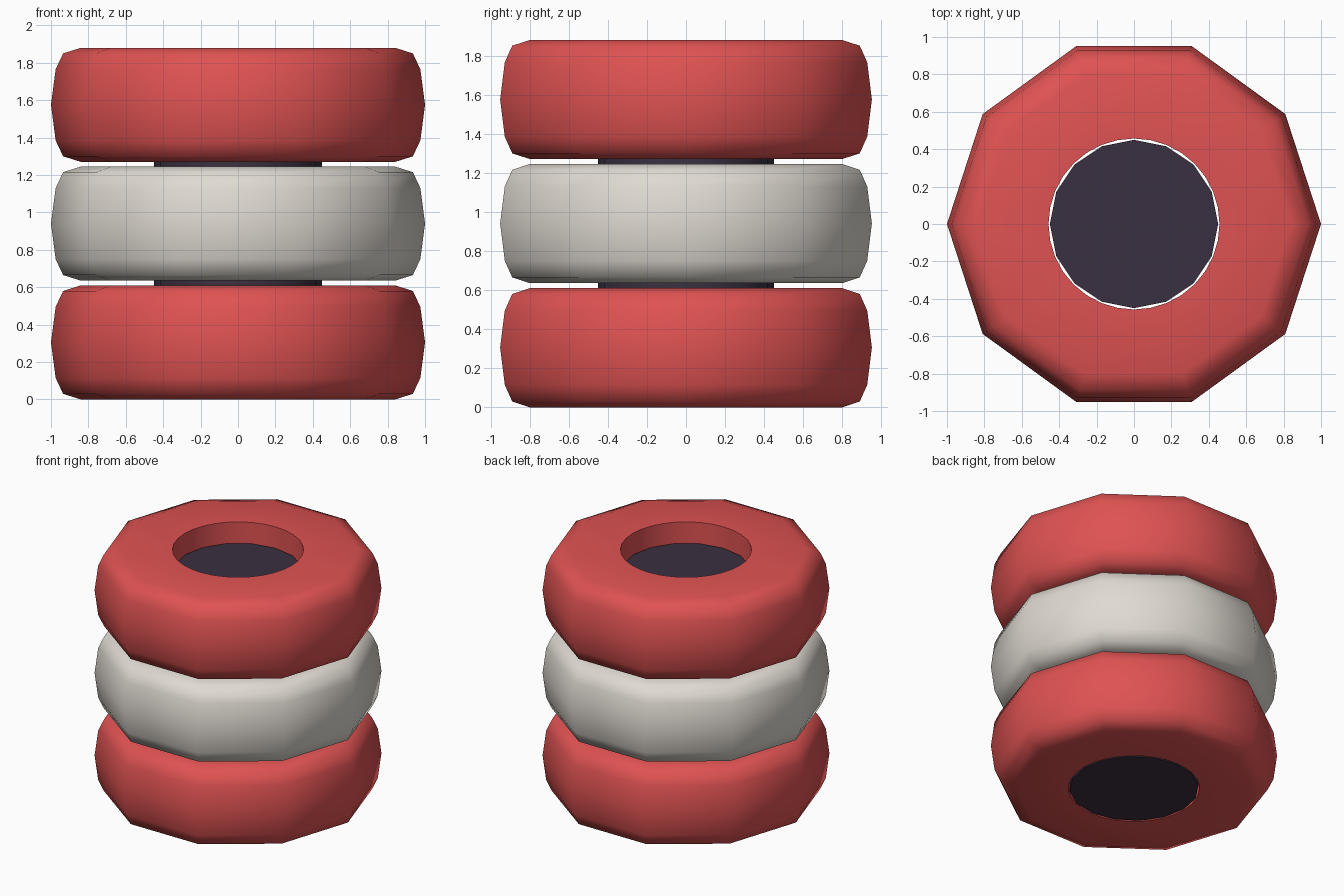
import bpy
import bmesh
from math import cos, sin, pi, radians

cube = bpy.data.objects.get("Cube")
if cube:
    bpy.data.objects.remove(cube, do_unlink=True)


def material(name, color):
    mat = bpy.data.materials.new(name)
    mat.use_nodes = True
    mat.diffuse_color = color
    mat.node_tree.nodes["Principled BSDF"].inputs["Base Color"].default_value = color
    return mat


RED = material("red rubber", (0.74, 0.085, 0.085, 1))
WHITE = material("warm white rubber", (0.74, 0.70, 0.64, 1))
DARK = material("dark core", (0.042, 0.030, 0.052, 1))

TYRE_HEIGHT = 0.61
TYRE_STEP = 0.635
HOLE_RADIUS = 0.457

# Outer tread profile: radius, height
TREAD = [(0.84, 0), (0.935, 0.03), (0.975, 0.115), (1, 0.305),
         (0.975, 0.495), (0.935, 0.58), (0.84, 0.61)]


def ring(bm, radius, z, sides):
    angles = [2 * pi * i / sides for i in range(sides)]
    return [bm.verts.new((radius * cos(a), radius * sin(a), z)) for a in angles]


def loft(bm, lower, upper):
    n = len(lower)
    for i in range(n):
        j = (i + 1) % n
        bm.faces.new((lower[i], lower[j], upper[j], upper[i]))


def loop_edges(bm, verts):
    return [bm.edges.get((verts[i - 1], verts[i])) for i in range(len(verts))]


def finish(bm, name, mat, z):
    bmesh.ops.recalc_face_normals(bm, faces=bm.faces)
    mesh = bpy.data.meshes.new(name)
    bm.to_mesh(mesh)
    bm.free()
    mesh.materials.append(mat)
    obj = bpy.data.objects.new(name, mesh)
    obj.location.z = z
    bpy.context.collection.objects.link(obj)
    bpy.ops.object.select_all(action="DESELECT")
    obj.select_set(True)
    bpy.context.view_layer.objects.active = obj
    bpy.ops.object.shade_smooth_by_angle(angle=radians(60))
    return obj


# Ten-sided tyre with a round hole through it
def tyre(name, mat, z):
    bm = bmesh.new()
    outer = [ring(bm, r, h, 10) for r, h in TREAD]
    for lower, upper in zip(outer, outer[1:]):
        loft(bm, lower, upper)
    hole = [ring(bm, HOLE_RADIUS, h, 32) for h in (0, TYRE_HEIGHT)]
    loft(bm, *hole)
    for rim, inner in ((outer[0], hole[0]), (outer[-1], hole[1])):
        edges = loop_edges(bm, rim) + loop_edges(bm, inner)
        bmesh.ops.triangle_fill(bm, edges=edges, use_beauty=True)
    finish(bm, name, mat, z)


for i, (name, mat) in enumerate((("bottom_tyre", RED), ("middle_tyre", WHITE),
                                 ("top_tyre", RED))):
    tyre(name, mat, i * TYRE_STEP)

# Sixteen-sided core filling the holes
bm = bmesh.new()
base, top = ring(bm, 0.45, 0, 16), ring(bm, 0.45, 1.72, 16)
loft(bm, base, top)
bm.faces.new(base)
bm.faces.new(top)
finish(bm, "core", DARK, 0)
